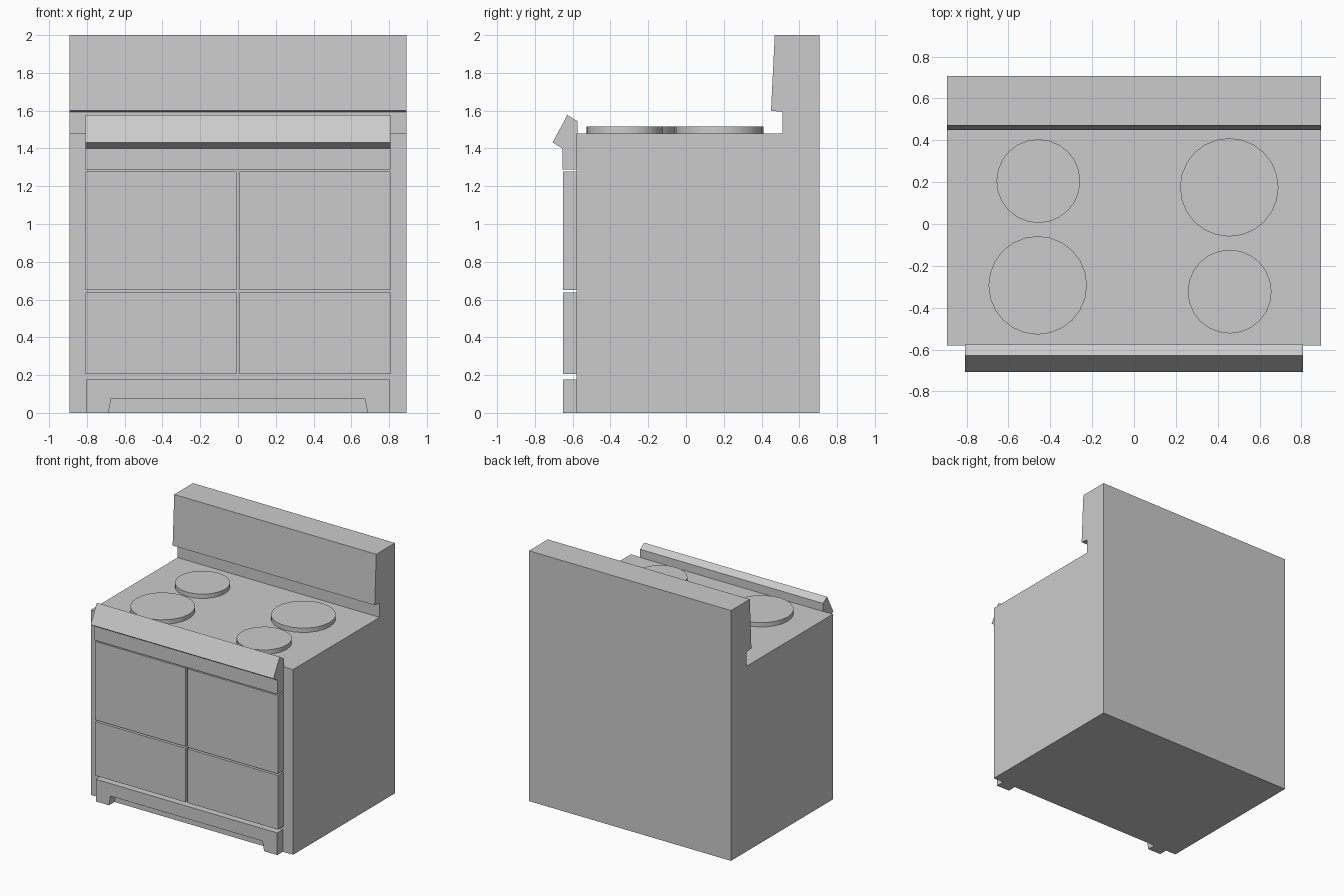
import bpy, math

if "Cube" in bpy.data.objects:
    bpy.data.objects.remove(bpy.data.objects["Cube"])


def prism(name, pts, lo, hi, axis):
    """Extrude a 2D outline: axis 'X' takes (y, z) points, axis 'Y' takes (x, z)."""
    def place(p, d):
        return (d, p[0], p[1]) if axis == 'X' else (p[0], d, p[1])
    n = len(pts)
    verts = [place(p, lo) for p in pts] + [place(p, hi) for p in pts]
    faces = [list(range(n))[::-1], list(range(n, 2 * n))]
    faces += [[i, (i + 1) % n, n + (i + 1) % n, n + i] for i in range(n)]
    # Points run counter-clockwise; the Y extrusion is mirrored, so flip it
    if axis == 'Y':
        faces = [f[::-1] for f in faces]
    mesh = bpy.data.meshes.new(name)
    mesh.from_pydata(verts, [], faces)
    obj = bpy.data.objects.new(name, mesh)
    bpy.context.collection.objects.link(obj)
    return obj


def rect(x0, x1, z0, z1):
    return [(x0, z0), (x1, z0), (x1, z1), (x0, z1)]


FRONT, BODY_FRONT = -0.65, -0.58

# Body with the raised, overhanging backsplash
prism("stove_body", [(BODY_FRONT, 0), (0.707, 0), (0.707, 2), (0.47, 2),
                     (0.45, 1.6), (0.512, 1.593), (0.512, 1.48),
                     (BODY_FRONT, 1.48)], -0.893, 0.893, 'X')

# Slanted control panel along the front edge
prism("control_panel", [(-0.655, 1.288), (-0.575, 1.288), (-0.575, 1.545),
                        (-0.628, 1.577), (-0.706, 1.432), (-0.655, 1.4)],
      -0.808, 0.808, 'X')

# Oven doors and lower drawers, two of each
for part, z0, z1 in (("oven_door", 0.65, 1.277), ("drawer", 0.205, 0.637)):
    for side, x0, x1 in (("left", -0.808, -0.007), ("right", 0.007, 0.808)):
        prism(f"{part}_{side}", rect(x0, x1, z0, z1), FRONT, BODY_FRONT, 'Y')

# Kick plate with a cut-out leaving two feet
half = [(0.686, 0), (0.802, 0), (0.802, 0.177)]
prism("kick_plate", half + [(-x, z) for x, z in half[::-1]]
      + [(-0.672, 0.077), (0.672, 0.077)], FRONT, BODY_FRONT, 'Y')

# Burners
for name, x, y, r in (("back_left", -0.457, 0.205, 0.2),
                      ("back_right", 0.455, 0.175, 0.235),
                      ("front_left", -0.46, -0.293, 0.235),
                      ("front_right", 0.457, -0.323, 0.2)):
    bpy.ops.mesh.primitive_cylinder_add(vertices=24, radius=r, depth=0.035,
                                        location=(x, y, 1.4975))
    bpy.context.object.name = "burner_" + name
    bpy.ops.object.shade_smooth_by_angle(angle=math.radians(30))
